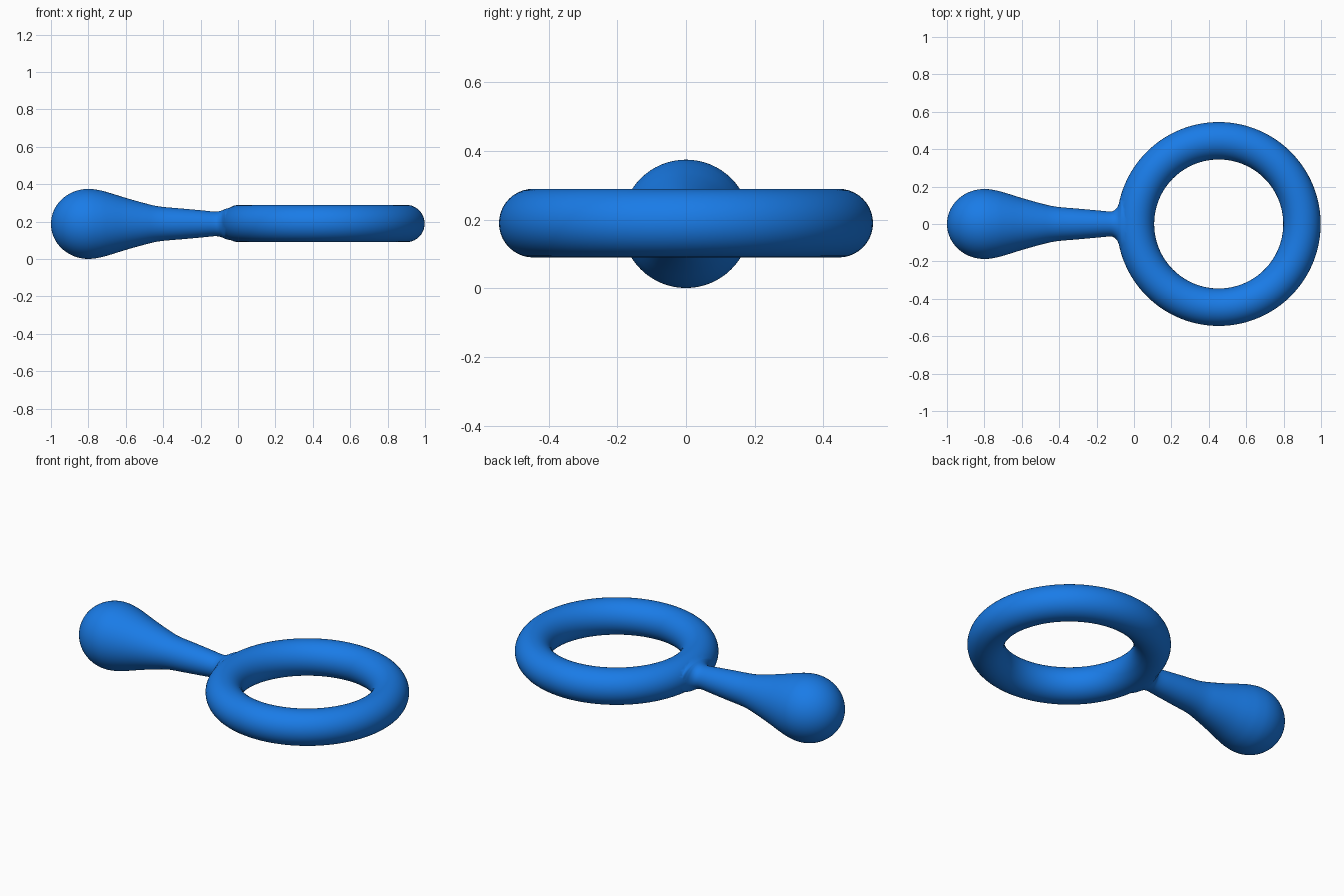
import bpy, bmesh, math

if "Cube" in bpy.data.objects:
    bpy.data.objects.remove(bpy.data.objects["Cube"])

CZ = 0.188
SIDES = 64

mat = bpy.data.materials.new("blue")
mat.diffuse_color = (0.01, 0.2, 0.8, 1)
mat.use_nodes = True
mat.node_tree.nodes["Principled BSDF"].inputs["Base Color"].default_value = mat.diffuse_color


def spline(keys, steps):
    """Catmull-Rom through the (x, half_width, half_height) stations."""
    out = []
    for i in range(1, len(keys) - 2):
        a, b, c, d = keys[i - 1:i + 3]
        for s in range(steps):
            t = s / steps
            out.append(tuple(0.5 * (2 * q + (r - p) * t + (2 * p - 5 * q + 4 * r - w) * t * t
                                    + (3 * q - p - 3 * r + w) * t ** 3)
                             for p, q, r, w in zip(a, b, c, d)))
    return out


# Handle: round bulb end, tapering neck, then a flare that blends into the ring
stations = []
for i in range(1, 20):
    a = math.pi / 2 * i / 20
    stations.append((-0.8 - 0.2 * math.cos(a), 0.187 * math.sin(a), 0.187 * math.sin(a)))
neck = [(-0.86, .178, .178), (-0.8, .187, .187), (-0.74, .18, .18), (-0.68, .164, .164),
        (-0.6, .139, .139), (-0.5, .111, .111), (-0.42, .093, .093), (-0.3, .082, .082),
        (-0.2, .073, .073), (-0.13, .067, .066), (-0.105, .073, .067), (-0.088, .092, .071),
        (-0.077, .122, .076), (-0.065, .158, .081), (-0.03, .185, .088), (0.0, .17, .085),
        (0.02, .16, .08)]
stations += spline(neck, 5)

bm = bmesh.new()
rings = []
for x, ry, rz in stations:
    rings.append([bm.verts.new((x, ry * math.cos(2 * math.pi * k / SIDES),
                                CZ + rz * math.sin(2 * math.pi * k / SIDES)))
                  for k in range(SIDES)])
for r0, r1 in zip(rings, rings[1:]):
    for k in range(SIDES):
        n = (k + 1) % SIDES
        bm.faces.new((r0[k], r0[n], r1[n], r1[k]))
tip = bm.verts.new((-1.0, 0, CZ))
for k in range(SIDES):
    bm.faces.new((tip, rings[0][(k + 1) % SIDES], rings[0][k]))
bm.faces.new(rings[-1])
bmesh.ops.recalc_face_normals(bm, faces=bm.faces)
mesh = bpy.data.meshes.new("handle")
bm.to_mesh(mesh)
bm.free()
handle = bpy.data.objects.new("handle", mesh)
bpy.context.collection.objects.link(handle)
handle.data.materials.append(mat)

# Ring
bpy.ops.mesh.primitive_torus_add(location=(0.453, 0, CZ + 0.002), major_radius=0.445,
                                 minor_radius=0.1, major_segments=128, minor_segments=40)
ring = bpy.context.object
ring.name = "ring_with_handle"
ring.data.materials.append(mat)

# Merge both into one continuous body
union = ring.modifiers.new("merge_handle", 'BOOLEAN')
union.operation = 'UNION'
union.solver = 'EXACT'
union.object = handle
bpy.ops.object.modifier_apply(modifier=union.name)
bpy.data.objects.remove(handle)
bpy.ops.object.shade_smooth()
